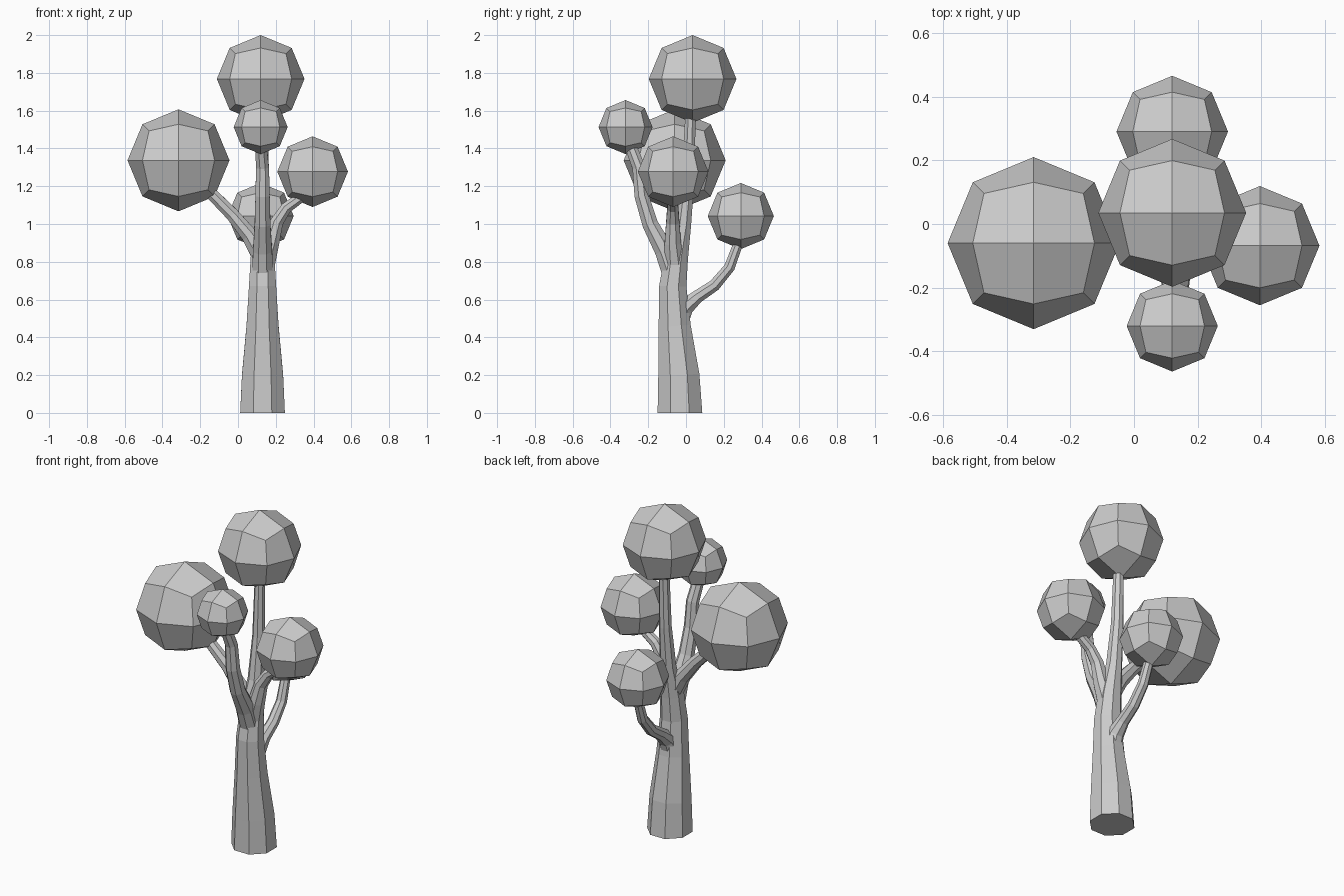
import bpy, bmesh, math
from mathutils import Vector

if "Cube" in bpy.data.objects:
    bpy.data.objects.remove(bpy.data.objects["Cube"])


def finish(bm, name):
    bmesh.ops.recalc_face_normals(bm, faces=bm.faces)
    me = bpy.data.meshes.new(name)
    bm.to_mesh(me)
    bm.free()
    ob = bpy.data.objects.new(name, me)
    bpy.context.collection.objects.link(ob)
    return ob


def limb(name, pts, sides=8):
    """Tapered faceted tube through (x, y, z, radius) points."""
    bm = bmesh.new()
    pos = [Vector(p[:3]) for p in pts]
    rings = []
    for i, p in enumerate(pos):
        t = (pos[min(i + 1, len(pos) - 1)] - pos[max(i - 1, 0)]).normalized()
        if p.z == 0:
            t = Vector((0, 0, 1))  # flat cut on the ground
        u = (Vector((1, 0, 0)) - t * t.x).normalized()
        v = t.cross(u)
        ring = []
        for k in range(sides):
            a = math.tau * (k + 0.5) / sides
            ring.append(bm.verts.new(p + (u * math.cos(a) + v * math.sin(a)) * pts[i][3]))
        rings.append(ring)
    for r0, r1 in zip(rings, rings[1:]):
        for k in range(sides):
            j = (k + 1) % sides
            bm.faces.new((r0[k], r0[j], r1[j], r1[k]))
    bm.faces.new(rings[0])
    bm.faces.new(rings[-1])
    return finish(bm, name)


def foliage(name, centre, radius):
    """Once-divided cube pushed out to a ball."""
    bm = bmesh.new()
    bmesh.ops.create_cube(bm, size=2)
    bmesh.ops.subdivide_edges(bm, edges=bm.edges[:], cuts=1, use_grid_fill=True)
    for v in bm.verts:
        v.co = Vector(centre) + v.co.normalized() * radius
    return finish(bm, name)


# Trunk, rising into the top ball
limb("trunk", [(0.13, -0.032, 0, 0.128), (0.13, -0.038, 0.2, 0.118),
               (0.13, -0.06, 0.46, 0.092), (0.13, -0.07, 0.67, 0.078),
               (0.13, -0.052, 0.82, 0.068), (0.13, -0.015, 1.0, 0.046),
               (0.13, 0.012, 1.25, 0.036), (0.13, 0.025, 1.62, 0.029)])

# Branches
limb("front_branch", [(0.13, -0.065, 0.72, 0.06), (0.13, -0.115, 0.86, 0.055),
                      (0.13, -0.19, 1.0, 0.045), (0.13, -0.235, 1.15, 0.041),
                      (0.13, -0.25, 1.3, 0.037), (0.12, -0.30, 1.43, 0.033)])
limb("left_branch", [(0.13, -0.06, 0.82, 0.055), (0.06, -0.055, 0.94, 0.046),
                     (-0.03, -0.055, 1.05, 0.038), (-0.13, -0.06, 1.15, 0.034),
                     (-0.22, -0.06, 1.23, 0.03)])
limb("right_branch", [(0.14, -0.06, 0.78, 0.058), (0.175, -0.07, 0.9, 0.047),
                      (0.205, -0.07, 1.01, 0.038), (0.255, -0.07, 1.085, 0.032),
                      (0.36, -0.07, 1.16, 0.028)])
limb("back_branch", [(0.13, -0.045, 0.47, 0.06), (0.13, -0.005, 0.56, 0.05),
                     (0.13, 0.06, 0.615, 0.037), (0.13, 0.15, 0.675, 0.034),
                     (0.13, 0.23, 0.77, 0.031), (0.125, 0.285, 0.92, 0.027)])

# Foliage balls
for name, c, r in [("top_foliage", (0.12, 0.035, 1.768), 0.232),
                   ("left_foliage", (-0.315, -0.06, 1.337), 0.27),
                   ("right_foliage", (0.395, -0.068, 1.277), 0.187),
                   ("front_foliage", (0.12, -0.32, 1.513), 0.143),
                   ("back_foliage", (0.12, 0.29, 1.042), 0.175)]:
    foliage(name, c, r)
